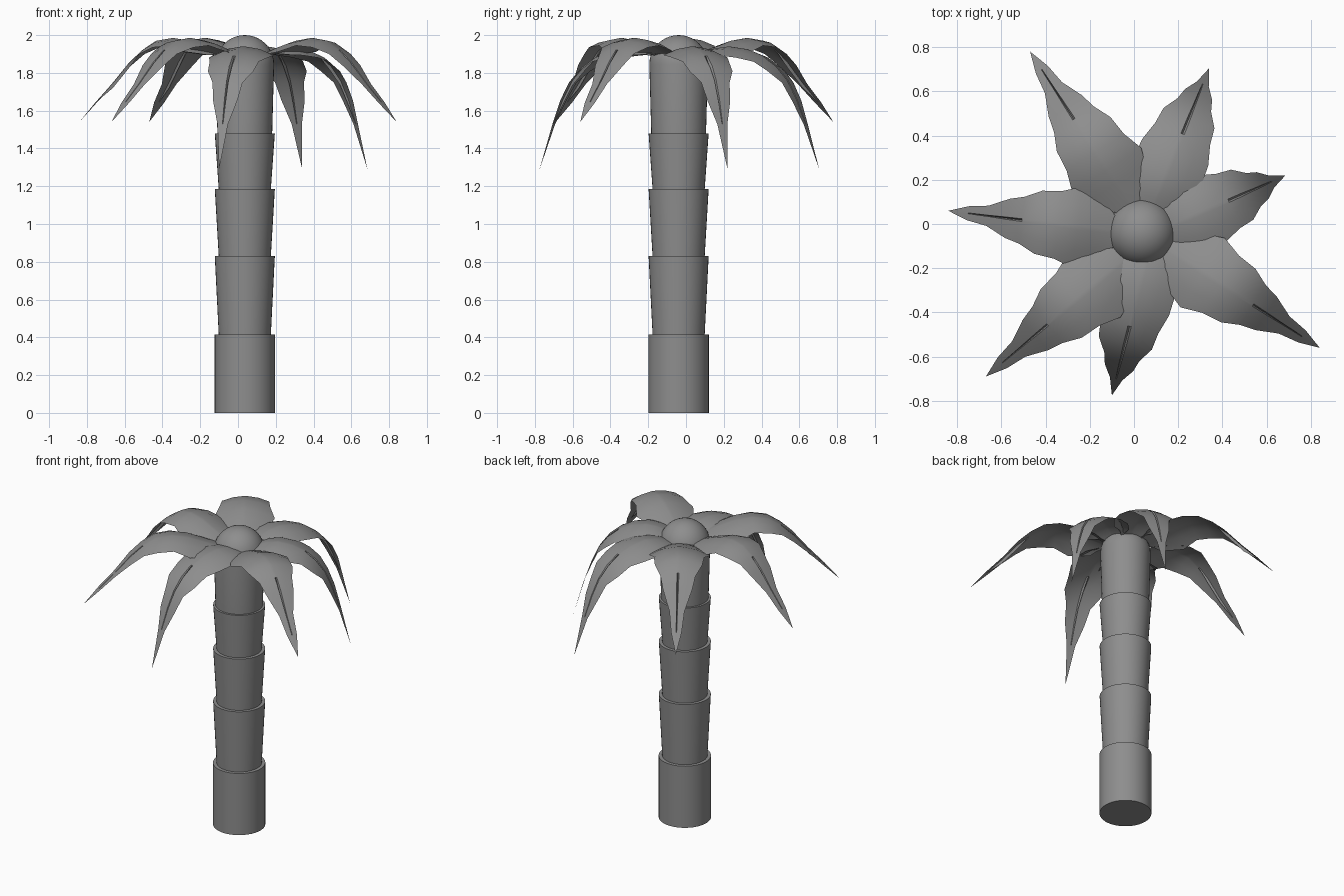
import bpy, bmesh, math
from mathutils import Vector

if "Cube" in bpy.data.objects:
    bpy.data.objects.remove(bpy.data.objects["Cube"])

CX, CY = 0.036, -0.039   # trunk axis

grey = bpy.data.materials.new("dark_grey")
grey.diffuse_color = (0.27, 0.27, 0.27, 1)
grey.use_nodes = True
grey.node_tree.nodes["Principled BSDF"].inputs["Base Color"].default_value = grey.diffuse_color


def make_object(name, bm, angle):
    bmesh.ops.recalc_face_normals(bm, faces=bm.faces)
    mesh = bpy.data.meshes.new(name)
    bm.to_mesh(mesh)
    bm.free()
    mesh.materials.append(grey)
    obj = bpy.data.objects.new(name, mesh)
    bpy.context.collection.objects.link(obj)
    bpy.ops.object.select_all(action='DESELECT')
    obj.select_set(True)
    bpy.context.view_layer.objects.active = obj
    bpy.ops.object.shade_smooth_by_angle(angle=math.radians(angle))
    return obj


def lathe(name, profile, sides=40):
    bm = bmesh.new()
    rings = []
    for r, z in profile:
        if r < 1e-5:
            rings.append([bm.verts.new((CX, CY, z))] * sides)
        else:
            rings.append([bm.verts.new((CX + r * math.cos(a), CY + r * math.sin(a), z))
                          for a in (2 * math.pi * i / sides for i in range(sides))])
    for lo, hi in zip(rings, rings[1:]):
        for i in range(sides):
            j = (i + 1) % sides
            bm.faces.new(list(dict.fromkeys((lo[i], lo[j], hi[j], hi[i]))))
    return make_object(name, bm, 30)


# Trunk: straight base, three flared rings, top ring with a domed end
profile = [(0, 0), (0.16, 0), (0.16, 0.415)]
for bottom, top in ((0.415, 0.83), (0.83, 1.185), (1.185, 1.48)):
    profile += [(0.138, bottom), (0.159, top)]
profile += [(0.145, 1.48), (0.155, 1.845)]
for k in range(1, 11):
    a = k * math.pi / 20
    profile.append((0.155 * math.cos(a), 1.845 + 0.155 * math.sin(a)))
lathe("trunk", profile)

# Frond shapes: (fraction along frond, height, half width)
WIDE = [(-.05, 1.895, .05), (0, 1.91, .085), (.05, 1.925, .13), (.12, 1.945, .165),
        (.21, 1.97, .18), (.33, 1.985, .16), (.45, 1.97, .138), (.55, 1.92, .113),
        (.64, 1.855, .083), (.76, 1.745, .052), (.88, 1.645, .026), (1, 1.54, 0)]
STEEP = [(-.06, 1.90, .06), (0, 1.915, .09), (.08, 1.93, .135), (.2, 1.94, .172),
         (.36, 1.925, .155), (.5, 1.89, .14), (.62, 1.835, .118), (.72, 1.76, .088),
         (.8, 1.66, .06), (.88, 1.53, .035), (1, 1.29, 0)]
ACROSS = (-1, -.55, -.06, 0, .06, .55, 1)


def frond(name, base, tip, shape):
    base, tip = Vector(base), Vector(tip)
    axis = tip - base
    side = Vector((-axis.y, axis.x)).normalized()
    bm = bmesh.new()
    rows = []
    for k, (t, z, w) in enumerate(shape):
        p = base + axis * t
        if w == 0:
            rows.append([bm.verts.new((p.x, p.y, z))] * len(ACROSS))
            continue
        w += 0.006 * (-1) ** k                       # ragged edge
        crease = 0.025 if 0.58 <= t < 0.85 else 0.0  # outer midrib groove
        row = []
        for u in ACROSS:
            q = p + side * u * w
            drop = 1.7 * w * w * u * u + (crease if u == 0 else 0)
            row.append(bm.verts.new((q.x, q.y, z - drop)))
        rows.append(row)
    for a, b in zip(rows, rows[1:]):
        for i in range(len(ACROSS) - 1):
            bm.faces.new(list(dict.fromkeys((a[i], a[i + 1], b[i + 1], b[i]))))
    return make_object(name, bm, 25)


# Seven fronds around the crown
frond("frond_back_left", (-.03, .10), (-.47, .78), WIDE)
frond("frond_back_right", (.10, .11), (.34, .705), STEEP)
frond("frond_right", (.17, -.01), (.685, .22), STEEP)
frond("frond_front_right", (.17, -.13), (.84, -.56), WIDE)
frond("frond_front", (.06, -.15), (-.10, -.775), STEEP)
frond("frond_front_left", (-.05, -.17), (-.67, -.69), WIDE)
frond("frond_left", (-.10, -.035), (-.84, .06), WIDE)
